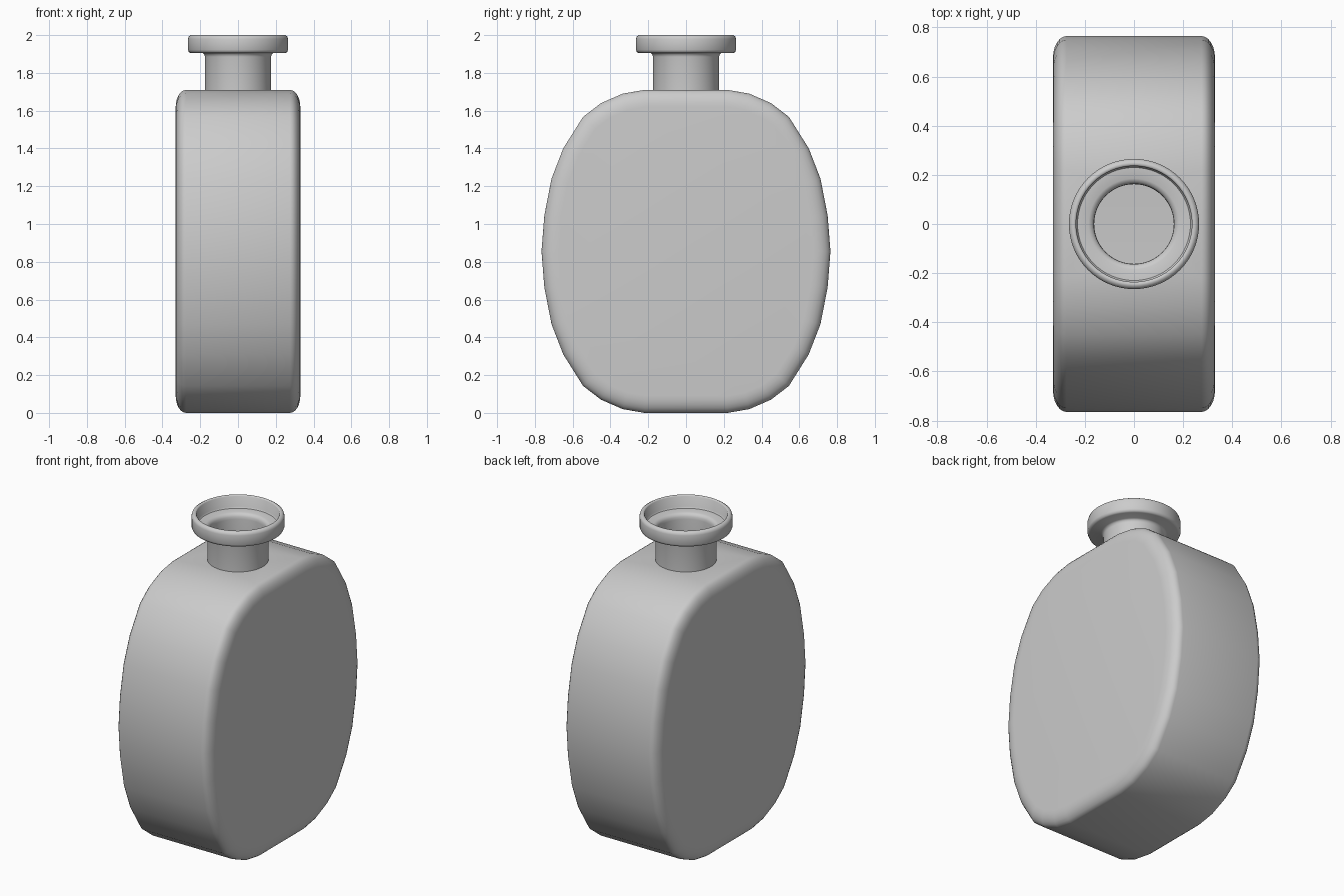
import bpy, bmesh
from math import sin, cos, pi, radians
from mathutils import Vector

if "Cube" in bpy.data.objects:
    bpy.data.objects.remove(bpy.data.objects["Cube"])

WALL = 0.013


def finish(name, bm, angle=40):
    bmesh.ops.recalc_face_normals(bm, faces=bm.faces)
    me = bpy.data.meshes.new(name)
    bm.to_mesh(me)
    bm.free()
    ob = bpy.data.objects.new(name, me)
    bpy.context.collection.objects.link(ob)
    bpy.ops.object.select_all(action='DESELECT')
    ob.select_set(True)
    bpy.context.view_layer.objects.active = ob
    if angle:
        bpy.ops.object.shade_smooth_by_angle(angle=radians(angle))
    return ob


# body outline: one quarter in (y, z - centre), mirrored into a full loop
CZ = 0.855
quarter = [(0.765, 0), (0.75, 0.19), (0.712, 0.385), (0.65, 0.545),
           (0.545, 0.712), (0.45, 0.785), (0.335, 0.835), (0.22, 0.855)]
half = quarter + [(-y, z) for y, z in reversed(quarter)]
loop = [Vector(p) for p in half + [(y, -z) for y, z in reversed(half[1:-1])]]
n = len(loop)


def inset(d):
    pts = []
    for i, p in enumerate(loop):
        a = (p - loop[i - 1]).normalized()
        b = (loop[(i + 1) % n] - p).normalized()
        na, nb = Vector((a.y, -a.x)), Vector((b.y, -b.x))
        m = (na + nb).normalized()
        pts.append(p - m * d / m.dot(na))
    return pts


def body_mesh(shrink):
    # lofted rings with a soft elliptical edge on both flat sides
    side = [(0.275 + 0.055 * sin(t), 0.09 * (1 - cos(t)))
            for t in [pi / 2 * k / 6 for k in range(7)]]
    stations = [(-x, d) for x, d in reversed(side)] + side
    bm = bmesh.new()
    rings = []
    for x, d in stations:
        x *= (0.33 - shrink) / 0.33
        rings.append([bm.verts.new((x, p.x, p.y + CZ)) for p in inset(d + shrink)])
    for r, s in zip(rings, rings[1:]):
        for i in range(n):
            j = (i + 1) % n
            bm.faces.new((r[i], r[j], s[j], s[i]))
    bm.faces.new(rings[0])
    bm.faces.new(rings[-1])
    return bm


# hollow body with a bore under the neck
body = finish("bottle_body", body_mesh(0))
cavity = finish("cavity_cutter", body_mesh(WALL), 0)
bm = bmesh.new()
bmesh.ops.create_cone(bm, cap_ends=True, segments=64, radius1=0.162, radius2=0.162, depth=0.3)
bmesh.ops.translate(bm, verts=bm.verts, vec=(0, 0, 1.72))
bore = finish("bore_cutter", bm, 0)
bpy.context.view_layer.objects.active = body
for cutter in (cavity, bore):
    mod = body.modifiers.new("cut", 'BOOLEAN')
    mod.operation = 'DIFFERENCE'
    mod.solver = 'EXACT'
    mod.object = cutter
    bpy.ops.object.modifier_apply(modifier=mod.name)
    bpy.data.objects.remove(cutter)
bpy.ops.object.select_all(action='DESELECT')
body.select_set(True)
bpy.ops.object.shade_smooth_by_angle(angle=radians(40))

# neck and flared lip: closed revolved profile (radius, z)
profile = [(0.175, 1.70), (0.175, 1.885), (0.178, 1.898), (0.188, 1.905),
           (0.25, 1.905), (0.26, 1.91), (0.265, 1.922), (0.265, 1.98),
           (0.261, 1.993), (0.25, 2.0), (0.241, 2.0), (0.236, 1.995),
           (0.236, 1.93), (0.23, 1.922), (0.185, 1.92), (0.171, 1.914),
           (0.164, 1.90), (0.162, 1.885), (0.162, 1.70)]
SEG = 64
bm = bmesh.new()
rings = [[bm.verts.new((r * cos(2 * pi * k / SEG), r * sin(2 * pi * k / SEG), z))
          for k in range(SEG)] for r, z in profile]
for r, s in zip(rings, rings[1:] + rings[:1]):
    for i in range(SEG):
        j = (i + 1) % SEG
        bm.faces.new((r[i], r[j], s[j], s[i]))
finish("neck_and_lip", bm, 50)
